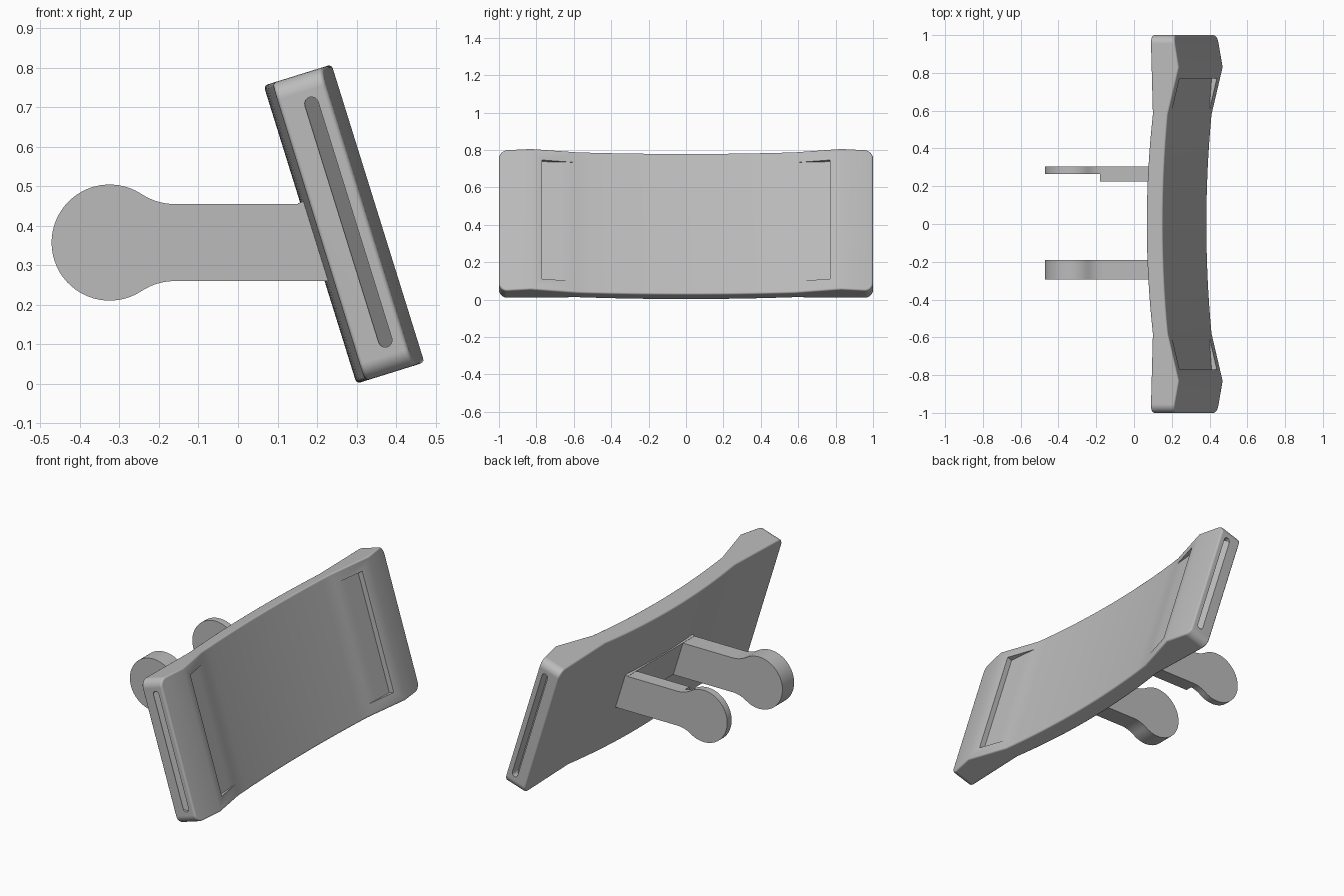
import bpy, bmesh
from math import sin, cos, pi, radians
from mathutils import Matrix

cube = bpy.data.objects.get("Cube")
if cube:
    bpy.data.objects.remove(cube, do_unlink=True)

grey = bpy.data.materials.new("light_grey")
grey.use_nodes = True
colour = (0.5, 0.5, 0.5, 1)
grey.diffuse_color = colour
grey.node_tree.nodes["Principled BSDF"].inputs["Base Color"].default_value = colour

# Panel frame: x = through thickness, y = width, z = up the slanted panel
TILT = Matrix.Translation((0.3, 0, 0)) @ Matrix.Rotation(radians(-17.3), 4, 'Y')
HEIGHT = 0.79


def solid(name, loop_a, loop_b, matrix=None, corner_test=None):
    """Closed solid between two matching loops of points."""
    bm = bmesh.new()
    a = [bm.verts.new(p) for p in loop_a]
    b = [bm.verts.new(p) for p in loop_b]
    bm.faces.new(a)
    bm.faces.new(b)
    for i in range(len(a)):
        j = (i + 1) % len(a)
        bm.faces.new((a[i], a[j], b[j], b[i]))
    bmesh.ops.recalc_face_normals(bm, faces=bm.faces)
    if corner_test:
        edges = [e for e in bm.edges if corner_test(e)]
        bmesh.ops.bevel(bm, geom=edges, offset=0.045, segments=6,
                        profile=0.5, affect='EDGES')
    mesh = bpy.data.meshes.new(name)
    bm.to_mesh(mesh)
    bm.free()
    mesh.materials.append(grey)
    obj = bpy.data.objects.new(name, mesh)
    bpy.context.collection.objects.link(obj)
    if matrix:
        obj.matrix_world = matrix
    return obj


def activate(obj):
    bpy.ops.object.select_all(action='DESELECT')
    obj.select_set(True)
    bpy.context.view_layer.objects.active = obj


def smooth(obj):
    activate(obj)
    bpy.ops.object.shade_smooth_by_angle(angle=radians(32))


# Curved panel: bowed back and hollow front with raised ends
steps = [-0.58 + 1.16 * i / 16 for i in range(17)]
front = ([(0.15, -1), (0.18, -0.83)]
         + [(0.09 + 0.085 * y * y, y) for y in steps]
         + [(0.18, 0.83), (0.15, 1)])
back = [(0.022, 1)] + [(0.1 * y * y, y) for y in reversed(steps)] + [(0.022, -1)]
outline = front + back
panel = solid("panel", [(t, y, 0) for t, y in outline],
              [(t, y, HEIGHT) for t, y in outline], TILT,
              lambda e: all(abs(v.co.y) > 0.99 for v in e.verts)
              and abs(e.verts[0].co.z - e.verts[1].co.z) < 0.01)
rim = panel.modifiers.new("rim", 'BEVEL')
rim.width = 0.01
rim.segments = 3
rim.limit_method = 'ANGLE'
rim.angle_limit = radians(35)

# Cutters for the end recesses and the side slots
cutters = []
for side in (-1, 1):
    recess = [(0.119, 0.54), (0.128, 0.66), (0.136, 0.77), (0.25, 0.77), (0.25, 0.54)]
    cutters.append(solid("recess_cutter",
                         [(t, side * y, 0.065) for t, y in recess],
                         [(t, side * y, 0.73) for t, y in recess], TILT))
    r, mid = 0.0175, 0.102
    capsule = []
    for i in range(18):
        ang = pi * (i if i < 9 else i - 1) / 16 if i < 9 else pi * (i - 1) / 16
        ang = pi * (i % 9) / 8 + (pi if i > 8 else 0)
        centre = 0.71 if i < 9 else 0.083
        capsule.append((mid + r * cos(ang), centre + r * sin(ang)))
    cutters.append(solid("slot_cutter",
                         [(t, side * 1.03, v) for t, v in capsule],
                         [(t, side * (0.995 - 1.6 * (t - mid + r)), v)
                          for t, v in capsule], TILT))
for cutter in cutters:
    cutter.hide_render = True
    cut = panel.modifiers.new("cut", 'BOOLEAN')
    cut.operation = 'DIFFERENCE'
    cut.solver = 'EXACT'
    cut.object = cutter
bpy.context.view_layer.update()
activate(panel)
for name in [m.name for m in panel.modifiers]:
    bpy.ops.object.modifier_apply(modifier=name)
for cutter in cutters:
    bpy.data.objects.remove(cutter, do_unlink=True)
smooth(panel)
panel.modifiers.new("even_shading", 'WEIGHTED_NORMAL').keep_sharp = True

# Arm side profile: round pad blended into a straight bar
CX, CZ, R, HALF = -0.325, 0.357, 0.147, 0.0975
FILLET, JOIN = 0.153, -0.16
blend = radians(56.6)
upper = [(0.2, HALF)]
for i in range(9):
    ang = -pi / 2 - (pi / 2 - blend) * i / 8
    upper.append((JOIN + FILLET * cos(ang), HALF + FILLET + FILLET * sin(ang)))
for i in range(1, 21):
    ang = blend + (pi - blend) * i / 20
    upper.append((CX + R * cos(ang), R * sin(ang)))
lower = [(x, -z) for x, z in reversed(upper[1:-1])] + [(0.26, -HALF)]
arm = [(x, CZ + z) for x, z in upper + lower]
block = [(-0.18, CZ - HALF), (0.26, CZ - HALF), (0.2, CZ + HALF), (-0.18, CZ + HALF)]


def side_plate(name, profile, y0, y1):
    smooth(solid(name, [(x, y0, z) for x, z in profile],
                 [(x, y1, z) for x, z in profile]))


side_plate("front_arm", arm, -0.295, -0.19)
side_plate("rear_arm", arm, 0.265, 0.305)
side_plate("rear_arm_thickening", block, 0.225, 0.266)

# Thin mounting plate joining the arms on the panel's back
mount = [(-0.006, -0.295), (0.04, -0.295), (0.04, 0.305), (-0.006, 0.305)]
solid("mounting_plate", [(t, y, 0.275) for t, y in mount],
      [(t, y, 0.48) for t, y in mount], TILT)
